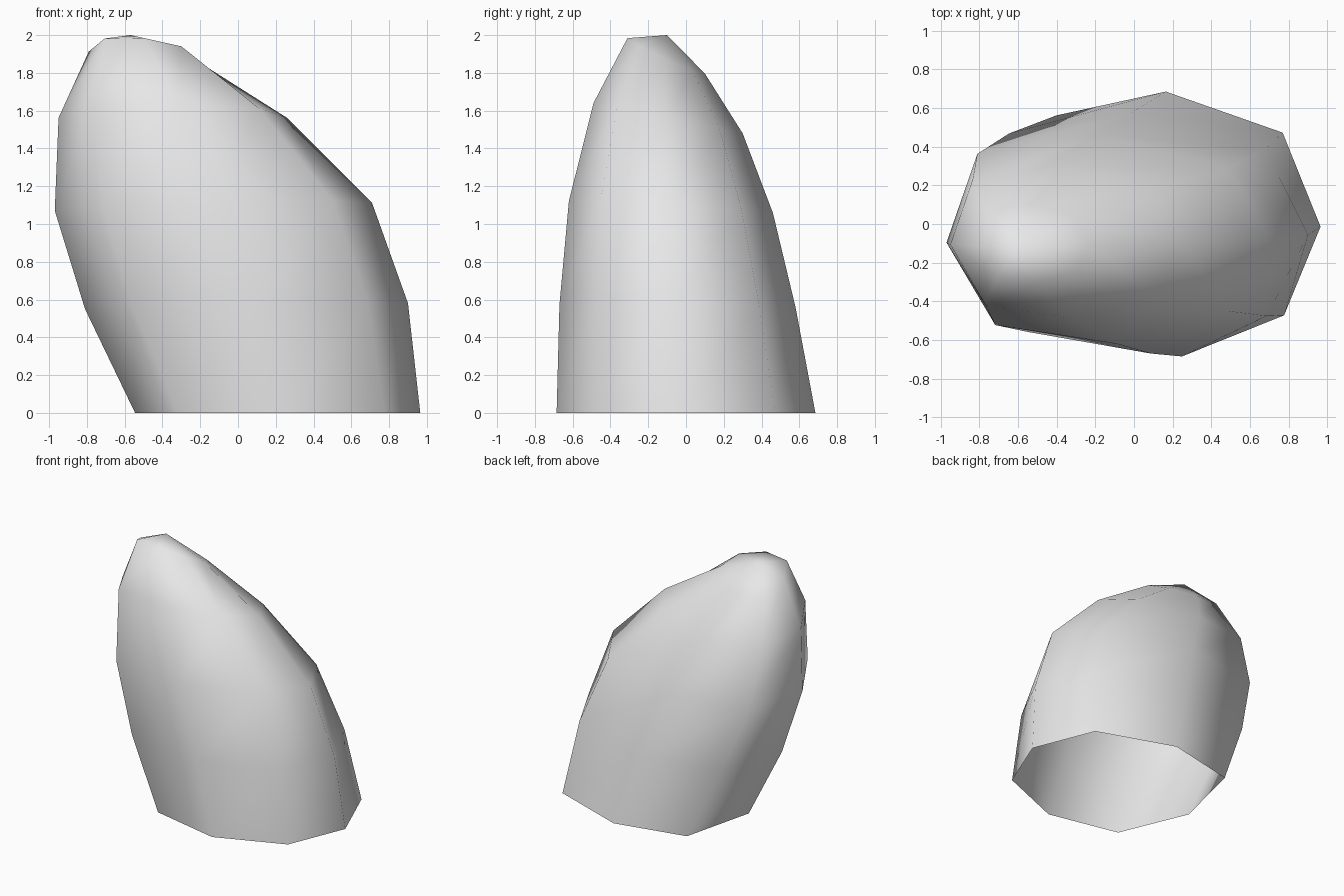
import bpy
import bmesh

cube = bpy.data.objects.get("Cube")
if cube:
    bpy.data.objects.remove(cube, do_unlink=True)

# Plain grey material
grey = bpy.data.materials.new("light grey")
grey.use_nodes = True
grey.diffuse_color = (0.8, 0.8, 0.8, 1)
grey.node_tree.nodes["Principled BSDF"].inputs["Base Color"].default_value = (0.8, 0.8, 0.8, 1)

# Eight-sided cross-section, counter-clockwise from +x
section = [(1, -0.02), (0.74, 0.69), (-0.06, 1), (-0.81, 0.82),
           (-1, -0.03), (-0.7, -0.82), (0.05, -1), (0.75, -0.69)]

# Rings: centre x, y, z, half width, half depth, rise toward +x, rise toward +y
rings = [(0.21, 0.0, 0.0, 0.755, 0.685, 0, 0),
         (0.045, -0.045, 0.565, 0.855, 0.625, 0.015, -0.005),
         (-0.13, -0.08, 1.09, 0.84, 0.54, 0.02, -0.03),
         (-0.345, -0.095, 1.56, 0.605, 0.395, 0, -0.08),
         (-0.51, -0.105, 1.89, 0.28, 0.205, -0.02, -0.095)]

# Leaning, tapering shell: open at the base, closed by a fan at the tip
bm = bmesh.new()
loops = []
for cx, cy, cz, w, d, rise_x, rise_y in rings:
    loops.append([bm.verts.new((cx + w * u, cy + d * v, cz + rise_x * u + rise_y * v))
                  for u, v in section])
sides = len(section)
for low, high in zip(loops, loops[1:]):
    for i in range(sides):
        j = (i + 1) % sides
        bm.faces.new((low[i], low[j], high[j], high[i]))
tip = bm.verts.new((-0.57, -0.1, 2.0))
for i in range(sides):
    bm.faces.new((loops[-1][i], loops[-1][(i + 1) % sides], tip))
for face in bm.faces:
    face.smooth = True

mesh = bpy.data.meshes.new("tapered_shell")
bm.to_mesh(mesh)
bm.free()
mesh.materials.append(grey)
shell = bpy.data.objects.new("tapered_shell", mesh)
bpy.context.collection.objects.link(shell)
